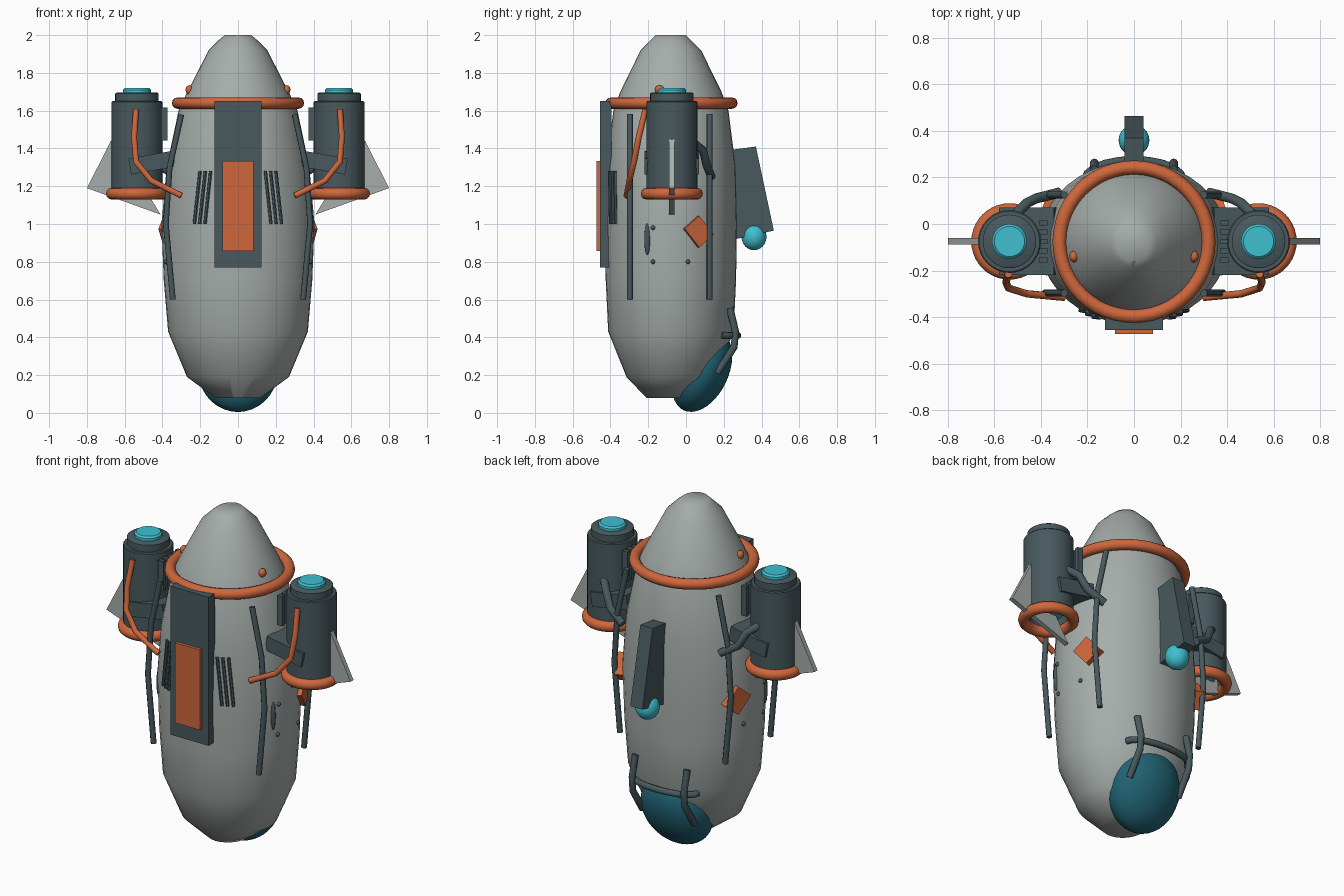
import bpy, bmesh, math
from mathutils import Matrix, Vector

if "Cube" in bpy.data.objects:
    bpy.data.objects.remove(bpy.data.objects["Cube"])

CY = -0.08  # hull axis in y


def material(name, rgb):
    m = bpy.data.materials.new(name)
    m.diffuse_color = (*rgb, 1)
    m.use_nodes = True
    m.node_tree.nodes["Principled BSDF"].inputs["Base Color"].default_value = m.diffuse_color
    return m


GREY = material("hull_grey", (0.38, 0.42, 0.40))
SLATE = material("slate", (0.065, 0.100, 0.112))
ORANGE = material("orange", (0.62, 0.135, 0.045))
CYAN = material("glow_cyan", (0.05, 0.53, 0.63))
TEAL = material("glass_teal", (0.015, 0.125, 0.175))


def finish(name, bm, mat, angle=40):
    bmesh.ops.recalc_face_normals(bm, faces=bm.faces)
    me = bpy.data.meshes.new(name)
    bm.to_mesh(me)
    bm.free()
    me.materials.append(mat)
    me.shade_smooth()
    me.set_sharp_from_angle(angle=math.radians(angle))
    ob = bpy.data.objects.new(name, me)
    bpy.context.collection.objects.link(ob)
    return ob


def lathe(name, rings, center, mat, n=32, angle=40, closed=False):
    """rings: (z, rx, ry) or (z, r)"""
    bm = bmesh.new()
    loops = []
    for r in rings:
        z, rx, ry = r[0], r[1], r[-1]
        loops.append([bm.verts.new((center[0] + rx * math.cos(2 * math.pi * i / n),
                                    center[1] + ry * math.sin(2 * math.pi * i / n), z))
                      for i in range(n)])
    pairs = list(zip(loops, loops[1:]))
    if closed:
        pairs.append((loops[-1], loops[0]))
    for a, b in pairs:
        for i in range(n):
            bm.faces.new((a[i], a[(i + 1) % n], b[(i + 1) % n], b[i]))
    if not closed:
        bm.faces.new(loops[0])
        bm.faces.new(loops[-1])
    return finish(name, bm, mat, angle)


def torus(name, center, major, minor, mat, n=40, k=12):
    rings = [(center[2] + minor * math.sin(2 * math.pi * j / k),
              major + minor * math.cos(2 * math.pi * j / k)) for j in range(k)]
    return lathe(name, rings, center, mat, n, 60, closed=True)


def box(name, center, size, mat, rot=0, axis='X'):
    bm = bmesh.new()
    m = Matrix.Translation(center) @ Matrix.Rotation(rot, 4, axis) @ Matrix.Diagonal((*size, 1))
    bmesh.ops.create_cube(bm, size=1, matrix=m)
    return finish(name, bm, mat)


def ball(name, center, radii, mat, rot=0, seg=32):
    bm = bmesh.new()
    m = Matrix.Translation(center) @ Matrix.Rotation(rot, 4, 'X') @ Matrix.Diagonal((*radii, 1))
    bmesh.ops.create_uvsphere(bm, u_segments=seg, v_segments=seg // 2, radius=1, matrix=m)
    return finish(name, bm, mat)


def plate(name, outline, normal, mat):
    """extruded polygon, centred on its outline plane"""
    bm = bmesh.new()
    half = Vector(normal) / 2
    f = bm.faces.new([bm.verts.new(Vector(p) - half) for p in outline])
    ext = bmesh.ops.extrude_face_region(bm, geom=[f])
    bmesh.ops.translate(bm, vec=normal, verts=[v for v in ext['geom'] if isinstance(v, bmesh.types.BMVert)])
    return finish(name, bm, mat)


def tube(name, pts, r, mat, k=10):
    bm = bmesh.new()
    pts = [Vector(p) for p in pts]
    loops = []
    for i, p in enumerate(pts):
        a, b = pts[max(i - 1, 0)], pts[min(i + 1, len(pts) - 1)]
        d = (b - a).normalized()
        u = d.cross(Vector((0.31, 0.95, 0.05))).normalized()
        v = d.cross(u)
        loops.append([bm.verts.new(p + r * (u * math.cos(t) + v * math.sin(t)))
                      for t in (2 * math.pi * j / k for j in range(k))])
    for a, b in zip(loops, loops[1:]):
        for j in range(k):
            bm.faces.new((a[j], a[(j + 1) % k], b[(j + 1) % k], b[j]))
    bm.faces.new(loops[0])
    bm.faces.new(loops[-1])
    return finish(name, bm, mat, 50)


# Main hull
HULL = [(0.08, 0.12, 0.13), (0.19, 0.27, 0.235), (0.43, 0.37, 0.332), (0.70, 0.393, 0.345),
        (1.0, 0.405, 0.35), (1.3, 0.378, 0.343), (1.6, 0.315, 0.305), (1.70, 0.268, 0.268),
        (1.92, 0.155, 0.16), (1.975, 0.10, 0.105), (2.0, 0.07, 0.08)]
lathe("hull", HULL, (0, CY), GREY, 40, 45)


def hull_radii(z):
    for a, b in zip(HULL, HULL[1:]):
        if a[0] <= z <= b[0]:
            t = (z - a[0]) / (b[0] - a[0])
            return a[1] + t * (b[1] - a[1]), a[2] + t * (b[2] - a[2])


def hull_x(y, z):
    rx, ry = hull_radii(z)
    return rx * math.sqrt(1 - ((y - CY) / ry) ** 2)


def hull_front(x, z):
    rx, ry = hull_radii(z)
    return CY - ry * math.sqrt(1 - (x / rx) ** 2)


torus("collar_ring", (0, -0.077, 1.64), 0.32, 0.03, ORANGE, 48)

# Front panel with orange plate
box("front_panel", (0, -0.425, 1.21), (0.25, 0.06, 0.88), SLATE)
box("front_plate", (0, -0.46, 1.095), (0.165, 0.025, 0.475), ORANGE)

# Rear fin and its lamp
plate("rear_fin", [(0, 0.18, 1.385), (0, 0.37, 1.41), (0, 0.465, 0.965), (0, 0.24, 0.915)],
      (0.08, 0, 0), SLATE)
ball("rear_lamp", (0, 0.36, 0.933), (0.066, 0.066, 0.072), CYAN)

# Tilted glass bubble under the tail with its guard
ball("tail_bubble", (0, 0.085, 0.222), (0.21, 0.14, 0.23), TEAL, -math.radians(25), 40)
tube("bubble_guard_bar", [(0.21 * math.sin(t), 0.19 + 0.085 * math.cos(t), 0.41)
                          for t in (math.pi * (i / 10 - 0.5) for i in range(11))], 0.018, SLATE)

for s, side in ((1, "right"), (-1, "left")):
    ex, ey = 0.535 * s, -0.075
    # Engine pod
    lathe(f"engine_{side}", [(1.22, 0.10), (1.14, 0.115), (1.14, 0.135), (1.645, 0.135), (1.65, 0.13),
                             (1.65, 0.115), (1.69, 0.115), (1.695, 0.108)], (ex, ey), SLATE)
    lathe(f"engine_cap_{side}", [(1.68, 0.075), (1.71, 0.075), (1.72, 0.065)], (ex, ey), CYAN)
    lathe(f"engine_glow_{side}", [(1.19, 0.075), (1.23, 0.075)], (ex, ey), CYAN)
    torus(f"engine_ring_{side}", (ex, ey, 1.16), 0.133, 0.031, ORANGE)
    plate(f"side_fin_{side}", [(s * 0.66, ey, 1.465), (s * 0.80, ey, 1.19), (s * 0.41, ey, 1.05)],
          (0, 0.028, 0), GREY)
    box(f"engine_bracket_{side}", (s * 0.455, ey, 1.325), (0.24, 0.29, 0.085), SLATE,
        s * math.radians(10), 'Y')
    for i in range(5):
        box(f"engine_rib_{side}_{i}", (s * 0.39, -0.155 + 0.04 * i, 1.53), (0.035, 0.022, 0.175), SLATE)

    # Cable and pipe to the hull
    tube(f"cable_{side}", [(s * x, y, z) for x, y, z in (
        (0.54, -0.215, 1.605), (0.55, -0.25, 1.46), (0.54, -0.275, 1.33),
        (0.46, -0.30, 1.23), (0.30, -0.315, 1.15))], 0.016, ORANGE)
    tube(f"pipe_{side}", [(s * x, y, z) for x, y, z in (
        (0.51, 0.04, 1.43), (0.46, 0.09, 1.39), (0.42, 0.11, 1.31), (0.32, 0.135, 1.25))], 0.022, SLATE)

    # Long hull rails
    for y, tag in ((-0.297, "front"), (0.125, "rear")):
        tube(f"rail_{tag}_{side}", [(s * x, y, z) for x, z in (
            (0.30, 1.58), (0.362, 1.3), (0.382, 1.0), (0.345, 0.6))], 0.016, SLATE, 8)

    # Slanted vent strips
    for i in range(3):
        top, low = s * (0.145 + 0.028 * i), s * (0.175 + 0.028 * i)
        tube(f"vent_{side}_{i}", [(top + (low - top) * t, hull_front(top + (low - top) * t, 1.28 - 0.28 * t) - 0.004,
                                   1.28 - 0.28 * t) for t in (0, 0.5, 1)], 0.009, SLATE, 6)

    # Side hatch details
    d = box(f"diamond_plate_{side}", (0, 0, 0), (0.05, 0.107, 0.128), ORANGE)
    lean = Matrix.Rotation(s * math.radians(20), 4, 'Z')
    d.matrix_world = Matrix.Translation((s * 0.37, 0.062, 0.96)) @ lean @ Matrix.Rotation(math.radians(40), 4, 'X')
    ball(f"hatch_grip_{side}", (s * (hull_x(-0.205, 0.92)), -0.205, 0.92), (0.012, 0.016, 0.085), SLATE, 0, 16)
    for y, z in ((-0.175, 0.98), (-0.175, 0.8), (0.01, 0.8)):
        ball(f"rivet_{side}", (s * hull_x(y, z), y, z), (0.012, 0.012, 0.012), SLATE, 0, 12)
    ball(f"nose_marker_{side}", (s * 0.258, -0.14, 1.71), (0.02, 0.025, 0.025), ORANGE, 0, 12)

    # Guard hooks beside the bubble
    tube(f"bubble_hook_{side}", [(s * 0.17, y, z) for y, z in (
        (0.232, 0.555), (0.262, 0.43), (0.255, 0.35), (0.165, 0.21))], 0.019, SLATE)
